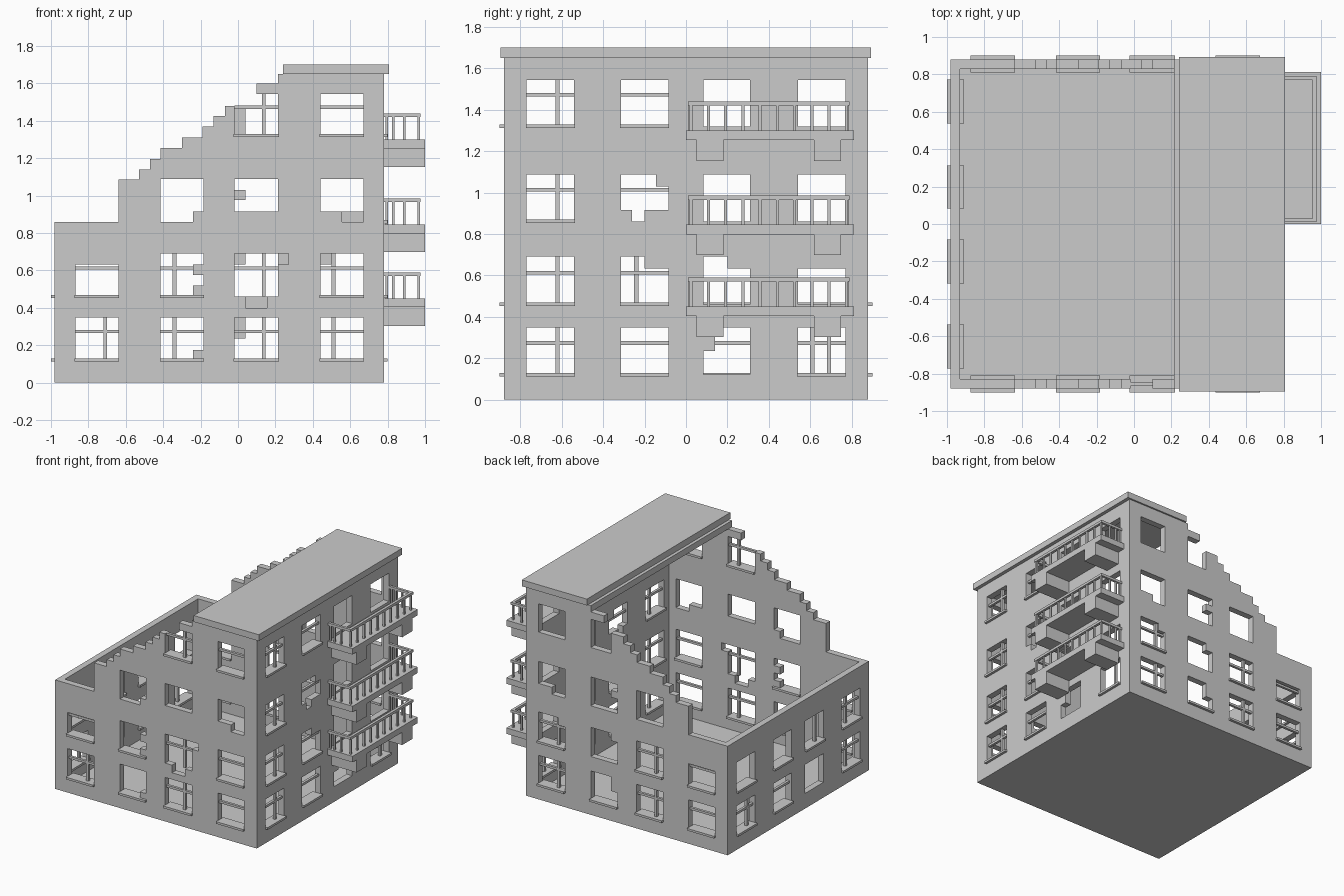
import bpy, bmesh, math

if "Cube" in bpy.data.objects:
    bpy.data.objects.remove(bpy.data.objects["Cube"])

T = 0.05                      # wall thickness
XC = [(-.87, -.64), (-.415, -.185), (-.02, .215), (.44, .67)]    # window columns, front/back
YC = [(-.77, -.54), (-.315, -.085), (.085, .31), (.54, .77)]     # window columns, sides
ROWS = [(.12, .347), (.46, .69), (.86, 1.088), (1.32, 1.543)]    # window rows


def finish(name, bm):
    bmesh.ops.recalc_face_normals(bm, faces=bm.faces)
    me = bpy.data.meshes.new(name)
    bm.to_mesh(me)
    bm.free()
    ob = bpy.data.objects.new(name, me)
    bpy.context.collection.objects.link(ob)
    return ob


def boxes(name, items):
    bm = bmesh.new()
    for x0, x1, y0, y1, z0, z1 in items:
        vs = bmesh.ops.create_cube(bm, size=1)["verts"]
        for v in vs:
            v.co = ((x0 + x1) / 2 + v.co.x * (x1 - x0),
                    (y0 + y1) / 2 + v.co.y * (y1 - y0),
                    (z0 + z1) / 2 + v.co.z * (z1 - z0))
    return finish(name, bm)


def wall(name, axis, d0, d1, ops):
    """Upright slab; ops are (solid?, u0, u1, z0, z1) applied in order."""
    us = sorted({v for o in ops for v in o[1:3]})
    zs = sorted({v for o in ops for v in o[3:5]})
    fill = set()
    for i in range(len(us) - 1):
        for j in range(len(zs) - 1):
            u, z = (us[i] + us[i + 1]) / 2, (zs[j] + zs[j + 1]) / 2
            state = False
            for s, a, b, c, d in ops:
                if a < u < b and c < z < d:
                    state = s
            if state:
                fill.add((i, j))
    bm = bmesh.new()
    cache = {}

    def vert(i, j, d):
        if (i, j, d) not in cache:
            p = (us[i], d, zs[j]) if axis == 'x' else (d, us[i], zs[j])
            cache[i, j, d] = bm.verts.new(p)
        return cache[i, j, d]

    for i, j in fill:
        ring = [(i, j), (i + 1, j), (i + 1, j + 1), (i, j + 1)]
        bm.faces.new([vert(*p, d0) for p in ring])
        bm.faces.new([vert(*p, d1) for p in reversed(ring)])
        for k, n in enumerate([(i, j - 1), (i + 1, j), (i, j + 1), (i - 1, j)]):
            if n not in fill:
                a, b = ring[k], ring[(k + 1) % 4]
                bm.faces.new([vert(*a, d0), vert(*a, d1), vert(*b, d1), vert(*b, d0)])
    bmesh.ops.recalc_face_normals(bm, faces=bm.faces)
    bmesh.ops.dissolve_limit(bm, angle_limit=.01, verts=bm.verts, edges=bm.edges)
    return finish(name, bm)


def openings(cols, rows):
    return [(False, a, b, *ROWS[r]) for r in rows for a, b in cols]


def frames(name, axis, d0, d1, out, cols, bars, sills, vpos):
    """Window bars ('H', 'V') and sills along one wall."""
    mid, parts = (d0 + d1) / 2, []

    def add(u0, u1, da, db, z0, z1):
        da, db = min(da, db), max(da, db)
        parts.append((u0, u1, da, db, z0, z1) if axis == 'x' else (da, db, u0, u1, z0, z1))

    for (r, c), kind in bars.items():
        (a, b), (z0, z1) = cols[c], ROWS[r]
        if 'H' in kind:
            h = z0 + .153
            add(a, b, mid - .01, mid + .01, h - .009, h + .009)
        if 'V' in kind:
            add(vpos[c] - .01, vpos[c] + .01, mid - .01, mid + .01, z0, z1)
    for r, c in sills:
        (a, b), z = cols[c], ROWS[r][0]
        outer, inner = (d0, d1) if out < 0 else (d1, d0)
        add(a - .003, b + .003, outer + out * .02, inner - out * .02, z - .008, z + .009)
    boxes(name, parts)


# stepped ruin outline shared by the front and back walls
STEPS = [(-.98, -.64, .86), (-.64, -.53, 1.085), (-.53, -.47, 1.14), (-.47, -.415, 1.195),
         (-.415, -.30, 1.255), (-.30, -.19, 1.31), (-.19, -.13, 1.37), (-.13, -.07, 1.425),
         (-.07, .10, 1.48), (.10, .215, 1.60), (.215, .78, 1.65)]
ruin = [(True, a, b, 0, z) for a, b, z in STEPS]
base = ruin + openings(XC, [0, 1]) + openings(XC[1:], [2]) + openings(XC[2:], [3])
short = [(True, -.87, -.64, .632, .69)]

# front wall with broken window edges
wall("front_wall", 'x', -.88, -.88 + T, base + short + [
    (True, -.24, -.185, .12, .175), (True, -.24, -.185, .46, .518), (True, -.24, -.185, .575, .632),
    (False, .215, .27, .632, .69), (False, .04, .155, .40, .46),
    (True, -.24, -.185, .86, .915), (True, -.02, .215, .86, .915), (True, .44, .555, .86, .915)])
frames("front_window_frames", 'x', -.88, -.88 + T, -1, XC,
       {(0, 0): 'HV', (0, 2): 'HV', (0, 3): 'H', (1, 0): 'H', (1, 2): 'HV', (1, 3): 'H',
        (3, 2): 'HV', (3, 3): 'H'},
       [(0, 0), (0, 1), (0, 2), (0, 3), (1, 0), (1, 1), (1, 3), (3, 2), (3, 3)],
       [-.71, -.34, .137, .51])

# back wall
wall("back_wall", 'x', .88 - T, .88, base + short + [
    (True, -.02, .04, .235, .347), (True, -.02, .04, .632, .69), (True, .44, .50, .632, .69),
    (True, -.02, .04, .975, 1.03), (True, .555, .67, .86, .915), (True, -.02, .04, 1.32, 1.48)])
frames("back_window_frames", 'x', .88 - T, .88, 1, XC,
       {(0, 0): 'H', (0, 1): 'HV', (0, 3): 'HV', (1, 0): 'H', (1, 1): 'HV', (1, 3): 'HV'},
       [(0, 0), (0, 1), (0, 2), (0, 3), (1, 0), (1, 1), (1, 3)],
       [-.71, -.34, .137, .51])

# left wall, low
E = .88 - T
wall("left_wall", 'y', -.98, -.98 + T, [(True, -E, E, 0, .86)] + openings(YC, [0, 1]))
frames("left_window_frames", 'y', -.98, -.98 + T, -1, YC,
       {(0, 0): 'HV', (0, 2): 'H', (0, 3): 'HV', (1, 0): 'HV', (1, 1): 'V'},
       [(0, 0), (0, 2), (0, 3), (1, 0), (1, 1), (1, 2), (1, 3)],
       [-.62, -.24, .2, .61])

# right wall, full height
wall("right_wall", 'y', .78 - T, .78,
     [(True, -E, E, 0, 1.65)] + openings(YC, [0, 1, 2, 3]) + [
         (True, .085, .14, .235, .347), (True, -.20, -.085, .632, .69),
         (True, .20, .31, .632, .69), (True, .54, .77, .632, .69),
         (True, -.315, -.085, .86, .915), (False, -.26, -.20, .86, .915),
         (True, -.145, -.085, 1.03, 1.088)])
frames("right_window_frames", 'y', .78 - T, .78, 1, YC,
       {(0, 0): 'HV', (0, 1): 'H', (0, 3): 'V', (1, 0): 'HV', (1, 1): 'H', (2, 0): 'HV',
        (2, 1): 'H', (3, 0): 'HV', (3, 1): 'H'},
       [(0, 0), (0, 1), (0, 3), (1, 0), (1, 1), (2, 0), (3, 0), (3, 1)],
       [-.62, -.24, .2, .69])

# ground slab, ceiling and roof
boxes("ground_floor", [(-.98 + T, .78 - T, -E, E, 0, .025)])
boxes("ceiling", [(.215, .78 - T, -E, E, 1.60, 1.65)])
boxes("roof_slab", [(.24, .808, -.895, .893, 1.65, 1.70)])

# balconies: slab, two brackets and a railing
for n, z in enumerate((.45, .845, 1.30)):
    boxes(f"balcony_slab_{n + 1}", [(.78, 1.0, 0, .812, z - .047, z)])
    boxes(f"balcony_brackets_{n + 1}", [(.78, 1.0, y, y + .13, z - .147, z - .047) for y in (.05, .618)])
    top = z + .12
    rail = [(.955, .977, .01, .79, top, top + .02),
            (.78, .955, .01, .03, top, top + .02), (.78, .955, .77, .79, top, top + .02)]
    posts = [(.966, .025 + .0833 * k) for k in range(10)]
    posts += [(x, y) for x in (.795, .83, .888) for y in (.02, .78)]
    rail += [(x - .007, x + .007, y - .007, y + .007, z, top) for x, y in posts]
    boxes(f"balcony_railing_{n + 1}", rail)
